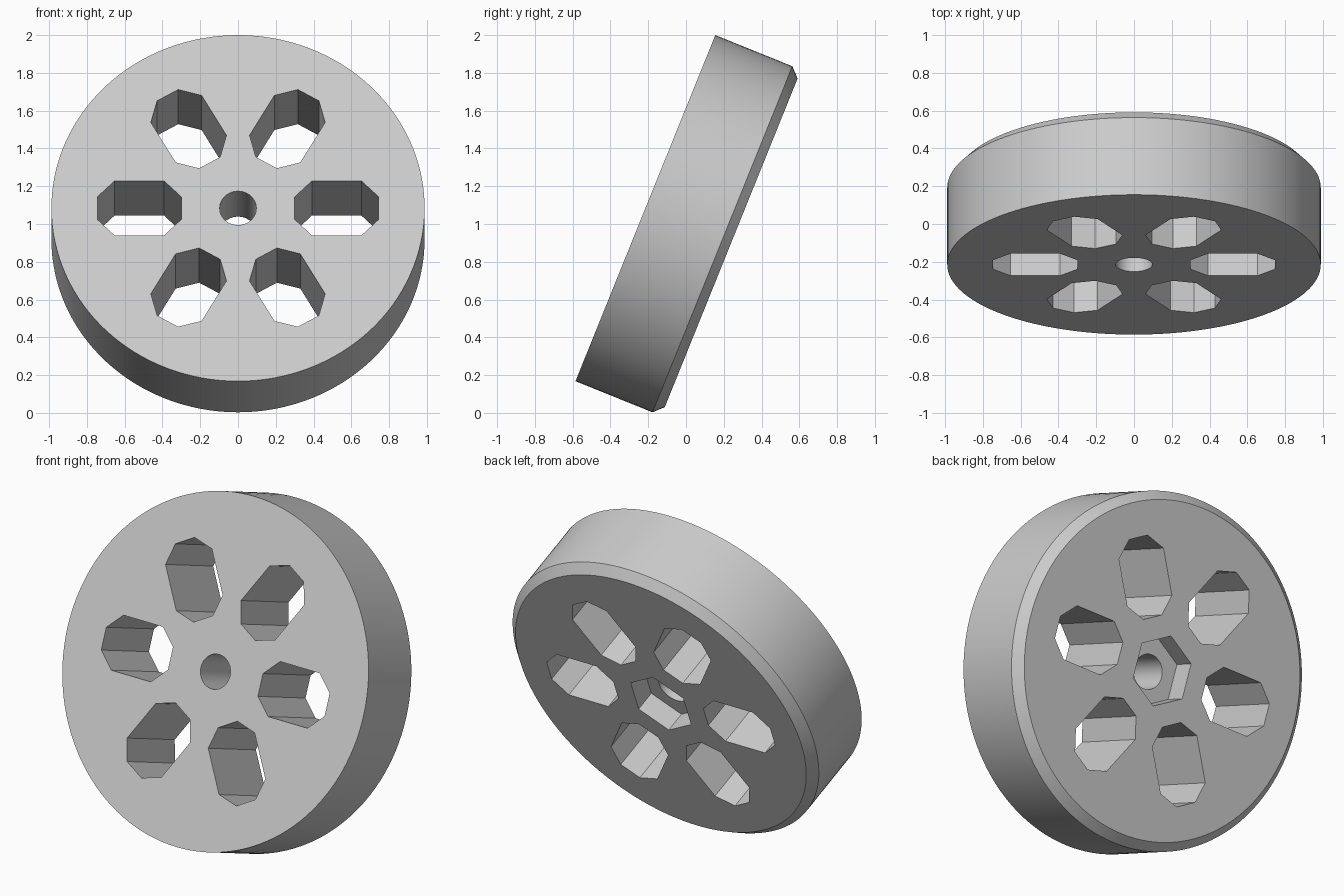
import bpy
from math import sin, cos, pi, radians
from mathutils import Matrix

cube = bpy.data.objects.get("Cube")
if cube:
    bpy.data.objects.remove(cube, do_unlink=True)

RADIUS, DEPTH, BEVEL = 0.988, 0.49, 0.05
SLOTS, SLOT_HALF = 6, 0.155

grey = bpy.data.materials.new("light_grey")
grey.use_nodes = True
colour = (0.6, 0.6, 0.6, 1)
grey.diffuse_color = colour
grey.node_tree.nodes["Principled BSDF"].inputs["Base Color"].default_value = colour


def ring(radius, sides, start=0.0):
    return [(radius * cos(start + 2 * pi * i / sides),
             radius * sin(start + 2 * pi * i / sides)) for i in range(sides)]


def loft(name, layers):
    """Closed solid through a stack of outlines, each given as (points, z), lowest first."""
    n = len(layers[0][0])
    verts = [(x, y, z) for pts, z in layers for x, y in pts]
    faces = [tuple(reversed(range(n))), tuple(range(len(verts) - n, len(verts)))]
    for k in range(len(layers) - 1):
        for i in range(n):
            j = (i + 1) % n
            faces.append((k * n + i, k * n + j, (k + 1) * n + j, (k + 1) * n + i))
    mesh = bpy.data.meshes.new(name)
    mesh.from_pydata(verts, [], faces)
    mesh.materials.append(grey)
    obj = bpy.data.objects.new(name, mesh)
    bpy.context.collection.objects.link(obj)
    return obj


def cut(target, cutter):
    mod = target.modifiers.new("cut", 'BOOLEAN')
    mod.operation, mod.solver, mod.object = 'DIFFERENCE', 'EXACT', cutter
    bpy.context.view_layer.objects.active = target
    bpy.ops.object.modifier_apply(modifier=mod.name)
    bpy.data.objects.remove(cutter, do_unlink=True)


# Disc with a bevelled back rim; local z points out of the front
wheel = loft("wheel_disc", [(ring(RADIUS - BEVEL, 128), -DEPTH),
                            (ring(RADIUS, 128), -DEPTH + BEVEL),
                            (ring(RADIUS, 128), 0)])

# Axle hole and hexagonal nut pocket in the back
cut(wheel, loft("axle_hole", [(ring(0.097, 48), -1), (ring(0.097, 48), 1)]))
hexagon = ring(0.202, 6, pi / 2)
cut(wheel, loft("nut_pocket", [(hexagon, -1), (hexagon, 0.13 - DEPTH)]))

# Long slots with half-octagon ends, spaced around the hub
octagon = ring(SLOT_HALF / cos(pi / 8), 8, pi / 8)
inner, outer = 0.30 + SLOT_HALF, 0.745 - SLOT_HALF
slot = [(x + (outer if x > 0 else inner), y) for x, y in octagon]
for i in range(SLOTS):
    cutter = loft("slot", [(slot, -1), (slot, 1)])
    cutter.data.transform(Matrix.Rotation(2 * pi * i / SLOTS, 4, 'Z'))
    cut(wheel, cutter)

# Round surfaces smooth, corners sharp
bpy.ops.object.select_all(action='DESELECT')
wheel.select_set(True)
bpy.context.view_layer.objects.active = wheel
bpy.ops.object.shade_smooth_by_angle(angle=radians(30))

# Lean the wheel back
wheel.rotation_euler.x = radians(68)
wheel.location = (0, -0.215, 1.084)
